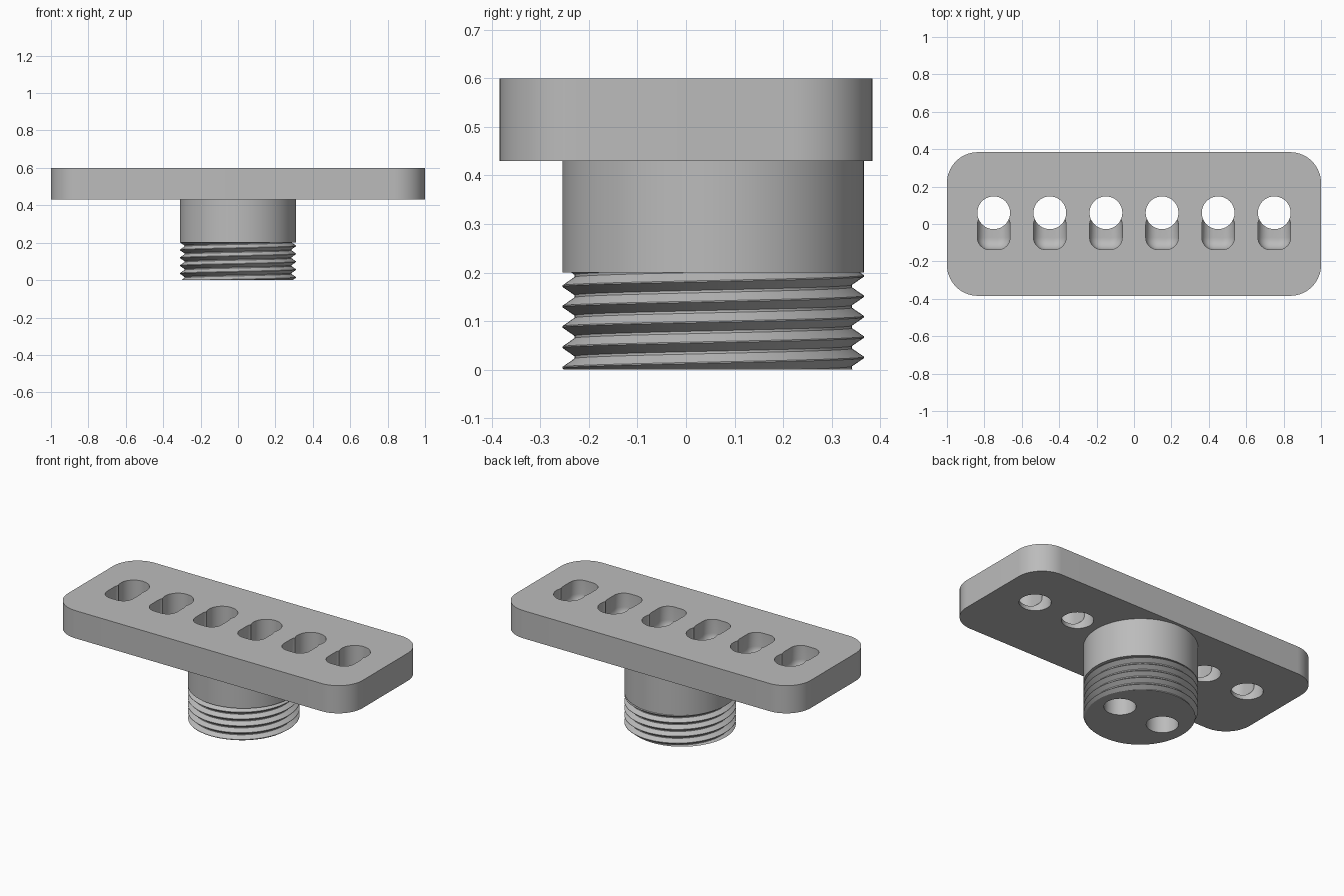
import bpy, bmesh, math

if "Cube" in bpy.data.objects:
    bpy.data.objects.remove(bpy.data.objects["Cube"])

grey = bpy.data.materials.new("light grey")
grey.diffuse_color = (0.5, 0.5, 0.5, 1)
grey.use_nodes = True
grey.node_tree.nodes["Principled BSDF"].inputs["Base Color"].default_value = grey.diffuse_color
BOSS_Y, HOLE_R = 0.056, 0.0875
HOLE_Y = 0.06


def make(name, bm):
    bmesh.ops.recalc_face_normals(bm, faces=bm.faces)
    me = bpy.data.meshes.new(name)
    bm.to_mesh(me)
    bm.free()
    ob = bpy.data.objects.new(name, me)
    bpy.context.collection.objects.link(ob)
    me.materials.append(grey)
    return ob


def outline(x0, x1, y0, y1, r, n=16):
    """Points of a rounded rectangle, counterclockwise."""
    pts = []
    for cx, cy, a0 in ((x1 - r, y1 - r, 0), (x0 + r, y1 - r, 90),
                       (x0 + r, y0 + r, 180), (x1 - r, y0 + r, 270)):
        for i in range(n + 1):
            a = math.radians(a0 + 90 * i / n)
            pts.append((cx + r * math.cos(a), cy + r * math.sin(a)))
    return pts


def circle(x, y, r, n=64):
    return [(x + r * math.cos(2 * math.pi * i / n), y + r * math.sin(2 * math.pi * i / n))
            for i in range(n)]


def loft(name, layers):
    """Closed solid through stacked (points, z) layers."""
    bm = bmesh.new()
    rings = [[bm.verts.new((x, y, z)) for x, y in pts] for pts, z in layers]
    for a, b in zip(rings, rings[1:]):
        for i in range(len(a)):
            j = (i + 1) % len(a)
            bm.faces.new((a[i], a[j], b[j], b[i]))
    bm.faces.new(rings[0][::-1])
    bm.faces.new(rings[-1])
    bmesh.ops.remove_doubles(bm, verts=bm.verts, dist=1e-5)
    return make(name, bm)


def boolean(target, tool, op):
    m = target.modifiers.new(op, 'BOOLEAN')
    m.operation, m.object, m.solver = op, tool, 'EXACT'
    bpy.context.view_layer.objects.active = target
    bpy.ops.object.modifier_apply(modifier=m.name)
    bpy.data.objects.remove(tool)


# Plate with rounded corners, joined to the round boss
plate = outline(-1, 1, -0.384, 0.384, 0.165)
body = loft("plate_and_boss", [(plate, 0.43), (plate, 0.6)])
core, shaft = circle(0, BOSS_Y, 0.284, 128), circle(0, BOSS_Y, 0.311, 128)
boolean(body, loft("boss", [(core, 0), (core, 0.2), (shaft, 0.2), (shaft, 0.44)]), 'UNION')

# Six through holes, each opening into a round-bottomed slot
for i in range(6):
    x = -0.75 + 0.3 * i
    hole = circle(x, HOLE_Y, HOLE_R)
    boolean(body, loft("hole_cutter", [(hole, -0.1), (hole, 0.7)]), 'DIFFERENCE')
    layers = []
    for k in range(9):
        a = math.pi / 2 * k / 8
        inset = 0.06 * (1 - math.sin(a))
        layers.append((outline(x - HOLE_R + inset, x + HOLE_R - inset, -0.137 + inset, HOLE_Y,
                               0.065 - inset, 8), 0.455 + 0.06 * (1 - math.cos(a))))
    layers.append((layers[-1][0], 0.7))
    boolean(body, loft("slot_cutter", layers), 'DIFFERENCE')

# Right-handed screw thread around the lower end of the boss
PITCH, TOP, ROOT, DEPTH, N = 0.042, 0.2, 0.286, 0.025, 128


def thread_radius(z, a):
    t = ((z - 0.004) / PITCH - (a + math.pi / 2) / (2 * math.pi)) % 1
    return ROOT + DEPTH * min(1, max(0, (abs(t - 0.5) - 0.06) / 0.41))


bm = bmesh.new()
columns = []
for s in range(N + 1):
    a = 2 * math.pi * s / N
    start = 0.004 + PITCH * (a + math.pi / 2) / (2 * math.pi)
    col = [(0.284, 0)]
    for k in range(-3, 7):
        for f in (-0.03, 0.03, 0.44, 0.56):
            z = min(TOP, max(0, start + (k + f) * PITCH))
            col.append((thread_radius(z, a), z))
    columns.append([bm.verts.new((r * math.cos(a), BOSS_Y + r * math.sin(a), z)) for r, z in col])
for c, d in zip(columns, columns[1:]):
    for k in range(len(c) - 1):
        bm.faces.new((c[k], d[k], d[k + 1], c[k + 1]))
bmesh.ops.remove_doubles(bm, verts=bm.verts, dist=1e-5)
bmesh.ops.dissolve_degenerate(bm, edges=bm.edges, dist=1e-5)
thread = make("screw_thread", bm)

# Smooth the curved walls, keep the edges sharp
for ob in (body, thread):
    bpy.ops.object.select_all(action='DESELECT')
    ob.select_set(True)
    bpy.context.view_layer.objects.active = ob
    bpy.ops.object.shade_smooth_by_angle(angle=math.radians(25))
